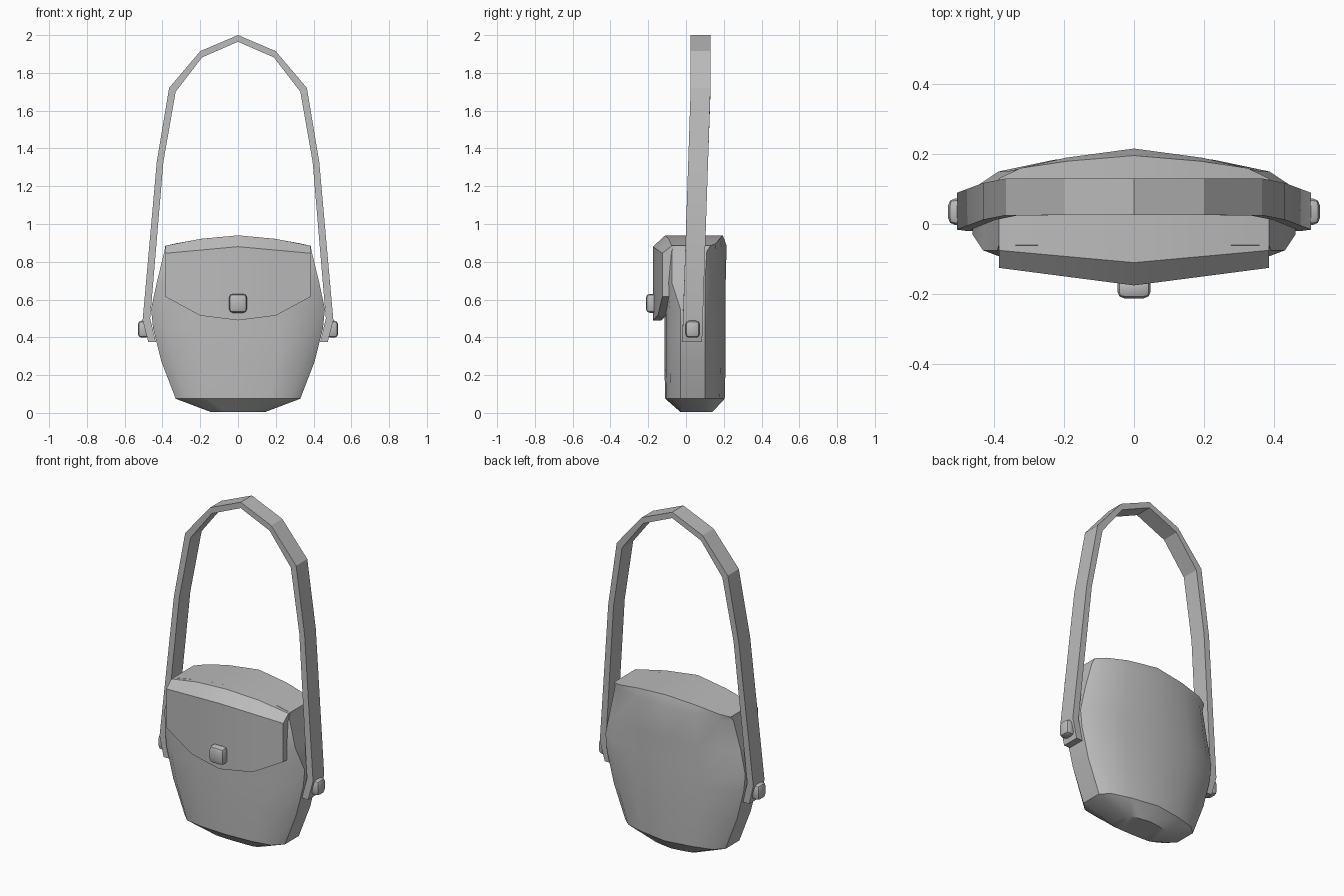
import bpy
import bmesh
import math
from mathutils import Vector

cube = bpy.data.objects.get("Cube")
if cube:
    bpy.data.objects.remove(cube, do_unlink=True)

GREY = (0.5, 0.5, 0.5, 1.0)
mat = bpy.data.materials.new("plain grey")
mat.use_nodes = True
mat.diffuse_color = GREY
for node in mat.node_tree.nodes:
    if node.type == 'BSDF_PRINCIPLED':
        node.inputs["Base Color"].default_value = GREY
        node.inputs["Roughness"].default_value = 0.6


def finish(name, bm, angle):
    """Turn a bmesh into a named, shaded object."""
    bmesh.ops.recalc_face_normals(bm, faces=bm.faces)
    mesh = bpy.data.meshes.new(name)
    bm.to_mesh(mesh)
    bm.free()
    mesh.materials.append(mat)
    obj = bpy.data.objects.new(name, mesh)
    bpy.context.collection.objects.link(obj)
    bpy.ops.object.select_all(action='DESELECT')
    obj.select_set(True)
    bpy.context.view_layer.objects.active = obj
    bpy.ops.object.shade_smooth_by_angle(angle=math.radians(angle))
    return obj


def bridge(bm, a, b):
    """Quads between two closed rings."""
    n = len(a)
    for i in range(n):
        j = (i + 1) % n
        bm.faces.new((a[i], a[j], b[j], b[i]))


def loft(name, rings, angle):
    """Skin a list of closed rings, with flat end caps."""
    bm = bmesh.new()
    loops = [[bm.verts.new(p) for p in ring] for ring in rings]
    for a, b in zip(loops, loops[1:]):
        bridge(bm, a, b)
    bm.faces.new(loops[0])
    bm.faces.new(loops[-1])
    return finish(name, bm, angle)


# Bag body: horizontal sections of
# height, half width, front rim, front middle, back rim, back middle, arch drop
sections = [
    (0.005, 0.145, -0.02, -0.03, 0.10, 0.14, 0),
    (0.075, 0.33, -0.03, -0.11, 0.10, 0.205, 0),
    (0.27, 0.405, -0.03, -0.115, 0.10, 0.21, 0),
    (0.45, 0.45, -0.03, -0.115, 0.10, 0.21, 0),
    (0.55, 0.46, -0.03, -0.115, 0.10, 0.21, 0),
    (0.69, 0.43, -0.075, -0.115, 0.10, 0.21, 0),
    (0.885, 0.39, -0.075, -0.10, 0.11, 0.215, 0.03),
    (0.94, 0.385, -0.06, -0.06, 0.13, 0.195, 0.055),
]
columns = [-1, -0.84, -0.5, 0, 0.5, 0.84, 1]
front_blend = {0: 0, 0.5: 0.1, 0.84: 0.35, 1: 1}
back_blend = {0: 0, 0.5: 0.25, 0.84: 0.55, 1: 1}

bm = bmesh.new()
rings = []
for z, w, front_rim, front_mid, back_rim, back_mid, drop in sections:
    front, back = [], []
    for c in columns:
        f, b = front_blend[abs(c)], back_blend[abs(c)]
        height = z - drop * abs(c) ** 1.6
        front.append(bm.verts.new((c * w, front_mid + (front_rim - front_mid) * f, height)))
        back.append(bm.verts.new((c * w, back_mid + (back_rim - back_mid) * b, height)))
    rings.append(front + back[::-1])
for a, b in zip(rings, rings[1:]):
    bridge(bm, a, b)
for ring in (rings[0], rings[-1]):
    n = len(ring)
    for i in range(len(columns) - 1):
        bm.faces.new((ring[i], ring[i + 1], ring[n - 2 - i], ring[n - 1 - i]))
finish("bag_body", bm, 35)

# Front flap: a folded profile swept across the width
flap_rings = []
for x, top, bottom in ((-0.385, 0.885, 0.615), (-0.2, 0.921, 0.515), (0, 0.94, 0.49),
                       (0.2, 0.921, 0.515), (0.385, 0.885, 0.615)):
    t = abs(x) / 0.385
    face = -0.175 + 0.05 * t
    fold = -0.11 + 0.035 * t
    inner = face + 0.045
    shoulder = 0.88 - 0.035 * t
    profile = [(-0.06, top), (fold, top), (face, shoulder), (face, bottom),
               (inner, bottom), (inner, shoulder - 0.03), (-0.06, shoulder - 0.03)]
    flap_rings.append([(x, y, z) for y, z in profile])
loft("front_flap", flap_rings, 20)

# Carrying strap: outer and inner edges of one half, mirrored over the top
outer = [(0.475, 0.375), (0.505, 0.49), (0.43, 1.33), (0.365, 1.72), (0.2, 1.915), (0, 2.0)]
inner = [(0.435, 0.375), (0.465, 0.5), (0.395, 1.33), (0.33, 1.7), (0.19, 1.882), (0, 1.965)]
half = list(zip(outer, inner))
path = half + [((-o[0], o[1]), (-i[0], i[1])) for o, i in half[-2::-1]]
strap_rings = []
for (ox, oz), (ix, iz) in path:
    y = -0.02 + 0.045 * min(1, (oz - 0.375) / 1.35)
    strap_rings.append([(ox, y, oz), (ox, y + 0.105, oz),
                        (ix, y + 0.105, iz), (ix, y, iz)])
loft("carrying_strap", strap_rings, 20)


# Clasp and strap studs: rounded blocks
def stud(name, centre, size):
    bm = bmesh.new()
    bmesh.ops.create_cube(bm, size=1)
    for v in bm.verts:
        v.co = Vector(centre) + Vector([a * s for a, s in zip(v.co, size)])
    bmesh.ops.bevel(bm, geom=bm.edges[:], offset=0.02, segments=2,
                    profile=0.5, affect='EDGES')
    finish(name, bm, 40)


stud("flap_clasp", (0, -0.182, 0.58), (0.095, 0.06, 0.1))
for side, word in ((1, "left"), (-1, "right")):
    stud(word + "_strap_stud", (side * 0.5, 0.035, 0.443), (0.06, 0.075, 0.09))
